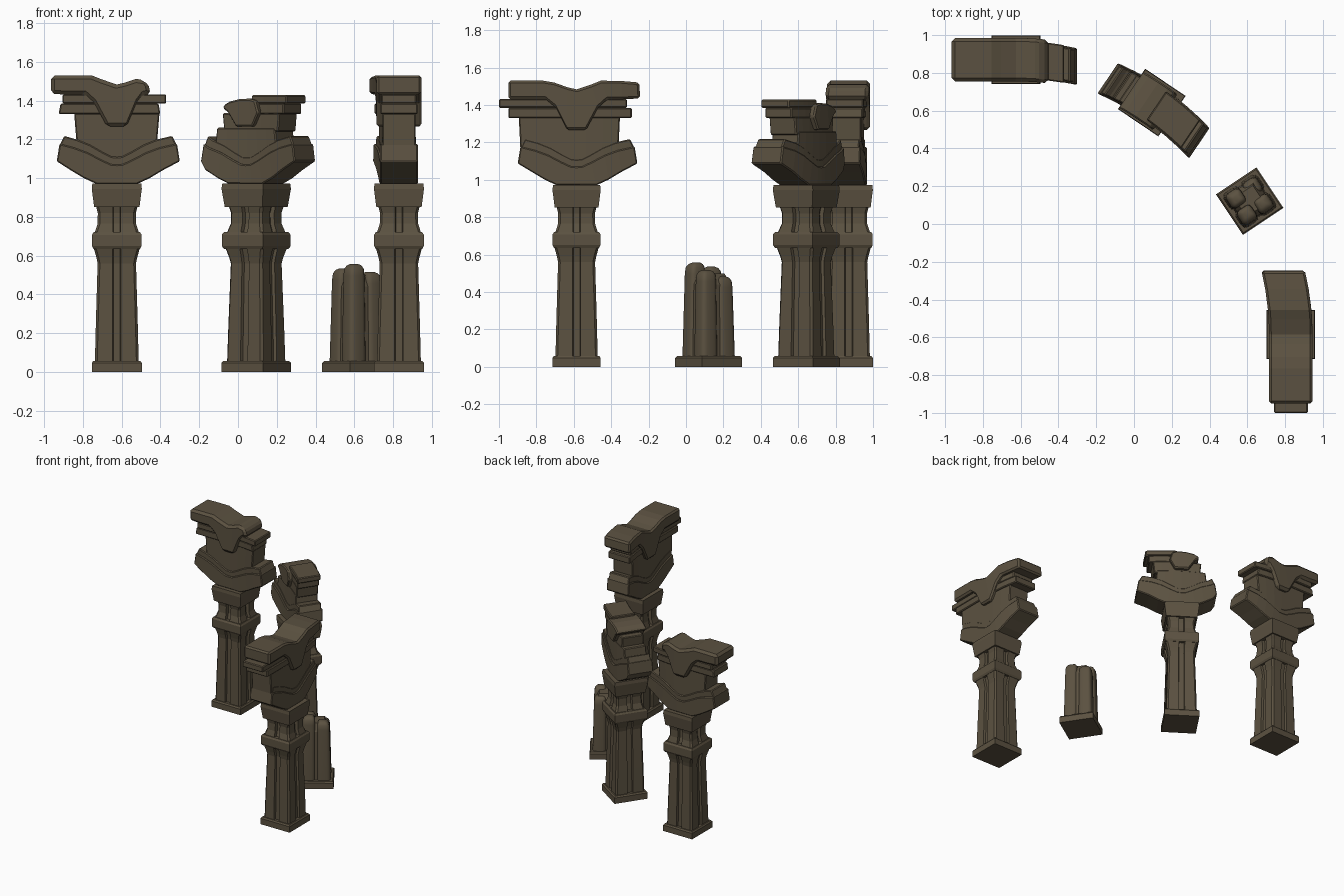
import bpy, bmesh, math
from mathutils import Matrix

if "Cube" in bpy.data.objects:
    bpy.data.objects.remove(bpy.data.objects["Cube"])

stone = bpy.data.materials.new("dark weathered stone")
stone.diffuse_color = (0.105, 0.083, 0.052, 1)
stone.use_nodes = True
stone.node_tree.nodes["Principled BSDF"].inputs["Base Color"].default_value = stone.diffuse_color
RADIUS = 1.42          # plan radius of the curved arcade


def loft(name, rings, place, bevel=0.0, smooth=False):
    """Skin a list of equal-length closed rings and cap both ends."""
    bm = bmesh.new()
    rows = [[bm.verts.new(p) for p in r] for r in rings]
    n = len(rows[0])
    for a, b in zip(rows, rows[1:]):
        for i in range(n):
            bm.faces.new((a[i], a[(i + 1) % n], b[(i + 1) % n], b[i]))
    bm.faces.new(rows[0][::-1])
    bm.faces.new(rows[-1])
    bmesh.ops.recalc_face_normals(bm, faces=bm.faces)
    me = bpy.data.meshes.new(name)
    bm.to_mesh(me)
    bm.free()
    me.materials.append(stone)
    ob = bpy.data.objects.new(name, me)
    bpy.context.collection.objects.link(ob)
    ob.matrix_world = place
    if bevel:
        m = ob.modifiers.new("worn edges", 'BEVEL')
        m.width, m.segments, m.limit_method = bevel, 1, 'ANGLE'
        m.angle_limit = math.radians(40)
    if smooth:
        bpy.ops.object.select_all(action='DESELECT')
        ob.select_set(True)
        bpy.context.view_layer.objects.active = ob
        bpy.ops.object.shade_smooth_by_angle(angle=math.radians(40))
    return ob


def square(h, z):
    return [(-h, -h, z), (h, -h, z), (h, h, z), (-h, h, z)]


def grooved(h, z, g=0.022, d=0.016, c=0.012):
    """Square ring with clipped corners and a groove in every side."""
    side = [(-h + c, -h), (-g, -h), (-g * .8, -h + d), (g * .8, -h + d), (g, -h), (h - c, -h)]
    ring = []
    for k in range(4):
        co, si = round(math.cos(k * math.pi / 2)), round(math.sin(k * math.pi / 2))
        ring += [(x * co - y * si, x * si + y * co, z) for x, y in side]
    return ring


def strip(name, secs, half, place, bend, bevel=0.006):
    """Beam along x from (x_low, z_low, x_high, z_high) sections, curved in plan."""
    def off(x):
        return -x * x / (2 * RADIUS) if bend == 0 or x * bend > 0 else 0
    rings = []
    for a, za, b, zb in secs:
        rings.append([(a, off(a) - half, za), (a, off(a) + half, za),
                      (b, off(b) + half, zb), (b, off(b) - half, zb)])
    loft(name, rings, place, bevel)


def bar(name, x0, x1, z0, z1, half, place, bend, slant=0.0):
    secs = [(x0 + (x1 - x0) * t / 6,) * 2 for t in range(7)]
    secs = [(a, z0, b + slant * (2 * t / 6 - 1), z1) for t, (a, b) in enumerate(secs)]
    strip(name, secs, half, place, bend)


def base(place, tag):
    loft("base_" + tag, [square(.129, 0), square(.129, .047), square(.121, .058)], place)


def pillar(place, tag):
    base(place, tag)
    loft("shaft_" + tag, [grooved(h, z) for z, h in
         ((.05, .113), (.25, .108), (.56, .099), (.59, .105), (.64, .119))], place)
    loft("band_" + tag, [square(h, z) for z, h in
         ((.635, .12), (.65, .128), (.708, .128), (.722, .119))], place)
    loft("neck_" + tag, [grooved(h, z, .02, .022) for z, h in
         ((.715, .115), (.765, .099), (.82, .098), (.86, .108))], place)
    loft("capital_" + tag, [square(h, z) for z, h in
         ((.852, .117), (.945, .129), (.972, .126))], place)


def bracket(place, tag, bend, left, right):
    """Springing of two arches with the moulding that follows them."""
    low, mould = [], []
    arm = [(0, .97, 0, 1.07), (.035, .97, .03, 1.072), (.105, .97, .08, 1.095),
           (.17, 1.0, .15, 1.132), (.24, 1.042, .22, 1.158)]
    for sgn, tip in ((-1, left), (1, right)):
        secs = arm + [(tip, 1.087, tip - .015, 1.178)]
        if sgn < 0:
            secs = secs[:0:-1]
        low += [(sgn * a, za, sgn * b, zb) for a, za, b, zb in secs]
        mould += [(sgn * b, zb - .01, sgn * b * .92, zb + .04) for a, za, b, zb in secs]
    strip("arch_bracket_" + tag, low, .097, place, bend)
    strip("arch_moulding_" + tag, mould, .088, place, bend)


def at(x, y, deg):
    return Matrix.Translation((x, y, 0)) @ Matrix.Rotation(math.radians(deg), 4, 'Z')


A, B, C, S = at(-.625, .87, 0), at(.094, .643, -34), at(.83, -.585, -90), at(.6125, .121, -56.3)

# Left column: straight on the left, arcade curve begins to the right
pillar(A, "left")
bracket(A, "left", 1, .31, .325)
bar("wall_left", -.2, .2, 1.09, 1.335, .082, A, 1, .02)
bar("lower_course_left", -.30, .225, 1.33, 1.385, .092, A, 1, -.01)
bar("upper_course_left", -.28, .255, 1.385, 1.432, .1, A, 1)
strip("coping_left", [(-.34, 1.435, -.34, 1.528), (-.24, 1.43, -.24, 1.53),
      (-.165, 1.43, -.13, 1.53), (-.115, 1.385, -.08, 1.51), (-.05, 1.265, 0, 1.483),
      (.05, 1.265, .04, 1.492), (.1, 1.385, .1, 1.512), (.13, 1.425, .14, 1.505),
      (.175, 1.43, .165, 1.475)], .115, A, 1, .018)

# Middle column: broken top, curved both ways
pillar(B, "middle")
bracket(B, "middle", 0, .265, .33)
bar("wall_middle", -.2, .2, 1.09, 1.26, .086, B, 0, -.02)
bar("wall_upper_middle", -.14, .2, 1.24, 1.335, .084, B, 0, .01)
bar("lower_course_middle", -.1, .24, 1.33, 1.385, .085, B, 0)
bar("upper_course_middle", .03, .265, 1.385, 1.428, .09, B, 0)
strip("broken_keystone_middle", [(-.13, 1.36, -.125, 1.375), (-.1, 1.34, -.09, 1.395),
      (-.05, 1.265, -.03, 1.408), (.05, 1.265, .03, 1.41), (.09, 1.34, .07, 1.40)],
      .115, B, 0, .012)

# Right column: curved on the rear side, straight at the front
pillar(C, "right")
bracket(C, "right", -1, .325, .315)
bar("wall_right", -.22, .297, 1.09, 1.335, .086, C, -1, .012)
bar("wall_end_right", .2, .297, 1.14, 1.335, .084, C, -1)
bar("lower_course_right", -.295, .365, 1.33, 1.385, .096, C, -1)
bar("upper_course_right", -.27, .415, 1.385, 1.432, .09, C, -1)
strip("coping_right", [(-.34, 1.435, -.335, 1.52), (-.24, 1.43, -.24, 1.528),
      (-.165, 1.43, -.13, 1.53), (-.115, 1.385, -.08, 1.51), (-.05, 1.265, 0, 1.483),
      (.05, 1.265, .05, 1.495), (.11, 1.385, .12, 1.52), (.165, 1.43, .18, 1.53),
      (.365, 1.43, .365, 1.53)], .115, C, -1, .012)

# Broken stump: base, core and four worn lobes of differing height
base(S, "stump")
loft("stump_core", [square(.095, .05), square(.088, .44), square(.06, .5)], S)
for sx, sy, top in ((-1, -1, .535), (1, -1, .557), (1, 1, .517), (-1, 1, .485)):
    rings = []
    for z, h, c in ((.05, .052, .057), (top - .06, .046, .053), (top - .025, .043, .052),
                    (top - .008, .033, .05), (top, .018, .048)):
        ring = []
        for k in range(16):
            t = 2 * math.pi * (k + .5) / 16
            co, si = math.cos(t), math.sin(t)
            ring.append((sx * c + h * math.copysign(abs(co) ** .5, co),
                         sy * c + h * math.copysign(abs(si) ** .5, si), z))
        rings.append(ring)
    loft("stump_lobe", rings, S, smooth=True)
